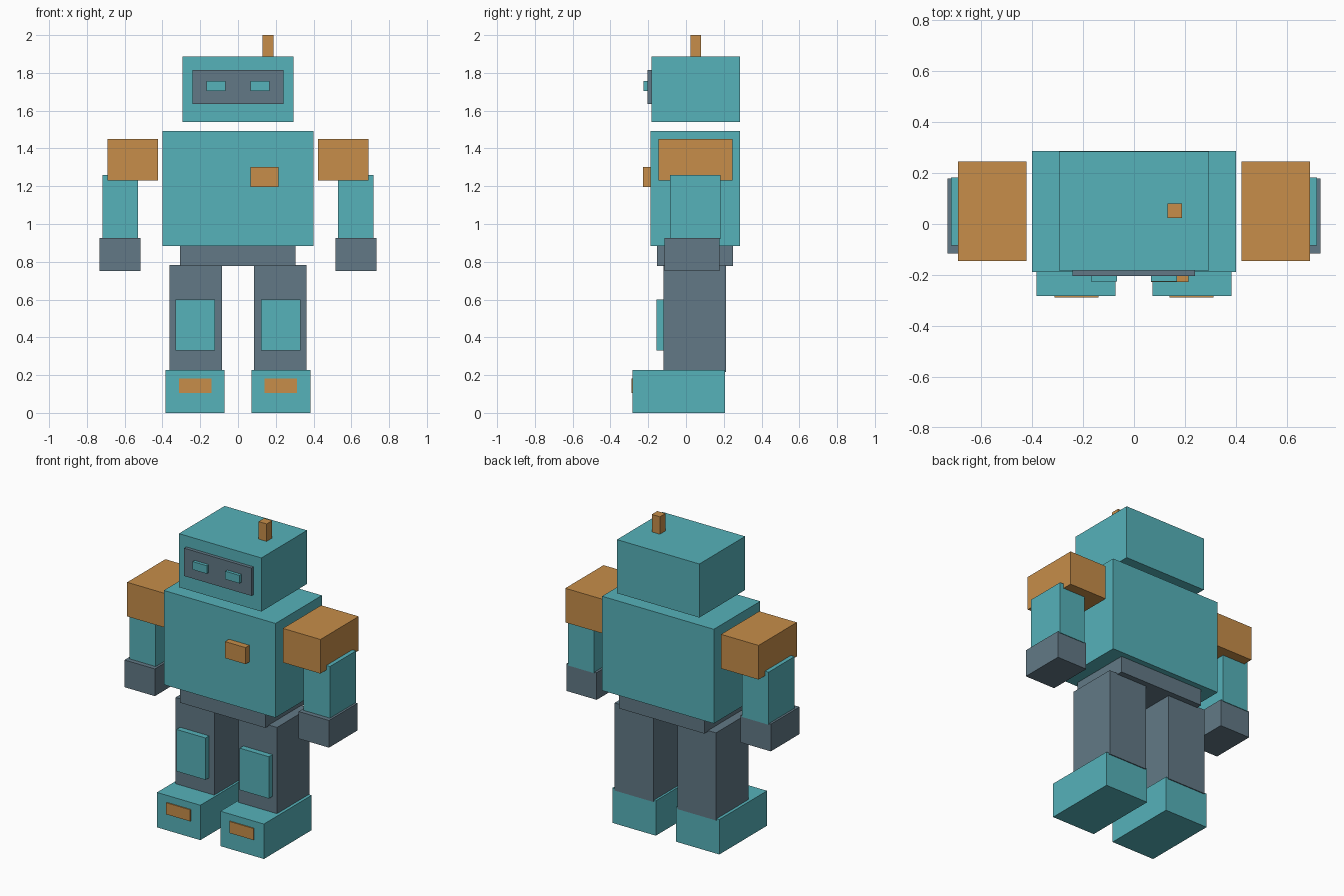
import bpy
import bmesh
from mathutils import Vector

cube = bpy.data.objects.get("Cube")
if cube:
    bpy.data.objects.remove(cube, do_unlink=True)


def make_material(name, rgb):
    mat = bpy.data.materials.new(name)
    mat.use_nodes = True
    color = (*rgb, 1.0)
    mat.diffuse_color = color
    mat.node_tree.nodes["Principled BSDF"].inputs["Base Color"].default_value = color
    return mat


teal = make_material("teal", (0.093, 0.445, 0.491))
slate = make_material("slate_grey", (0.122, 0.191, 0.238))
orange = make_material("orange", (0.571, 0.27, 0.067))


def box(name, mat, x, y, z):
    """Box spanning the given (low, high) range on each axis."""
    low, high = (Vector(corner) for corner in zip(x, y, z))
    bm = bmesh.new()
    bmesh.ops.create_cube(bm, size=1.0)
    bmesh.ops.scale(bm, vec=high - low, verts=bm.verts)
    mesh = bpy.data.meshes.new(name)
    bm.to_mesh(mesh)
    bm.free()
    mesh.materials.append(mat)
    obj = bpy.data.objects.new(name, mesh)
    obj.location = (low + high) / 2
    bpy.context.collection.objects.link(obj)
    return obj


def pair(name, mat, x, y, z):
    """Matching boxes on the left (+x) and right (-x)."""
    box("left_" + name, mat, x, y, z)
    box("right_" + name, mat, (-x[1], -x[0]), y, z)


# Head with visor, eyes and antenna
box("head", teal, (-0.295, 0.295), (-0.183, 0.285), (1.54, 1.887))
box("visor", slate, (-0.242, 0.24), (-0.205, -0.175), (1.635, 1.815))
pair("eye", teal, (0.066, 0.168), (-0.225, -0.2), (1.704, 1.756))
box("antenna", orange, (0.131, 0.189), (0.023, 0.08), (1.88, 2.0))

# Torso, chest badge and hips
box("torso", teal, (-0.4, 0.4), (-0.188, 0.287), (0.883, 1.493))
box("chest_badge", orange, (0.067, 0.214), (-0.228, -0.18), (1.195, 1.302))
box("hips", slate, (-0.306, 0.304), (-0.154, 0.249), (0.778, 0.89))

# Arms
pair("shoulder", orange, (0.423, 0.692), (-0.145, 0.246), (1.23, 1.451))
pair("arm", teal, (0.53, 0.718), (-0.085, 0.182), (0.92, 1.26))
pair("hand", slate, (0.515, 0.732), (-0.115, 0.178), (0.75, 0.926))

# Legs, knee pads, feet and toe plates
pair("leg", slate, (0.086, 0.363), (-0.12, 0.212), (0.217, 0.784))
pair("knee_pad", teal, (0.122, 0.331), (-0.157, -0.115), (0.329, 0.6))
pair("foot", teal, (0.072, 0.383), (-0.282, 0.206), (0.0, 0.226))
pair("toe_plate", orange, (0.14, 0.312), (-0.289, -0.28), (0.106, 0.181))
